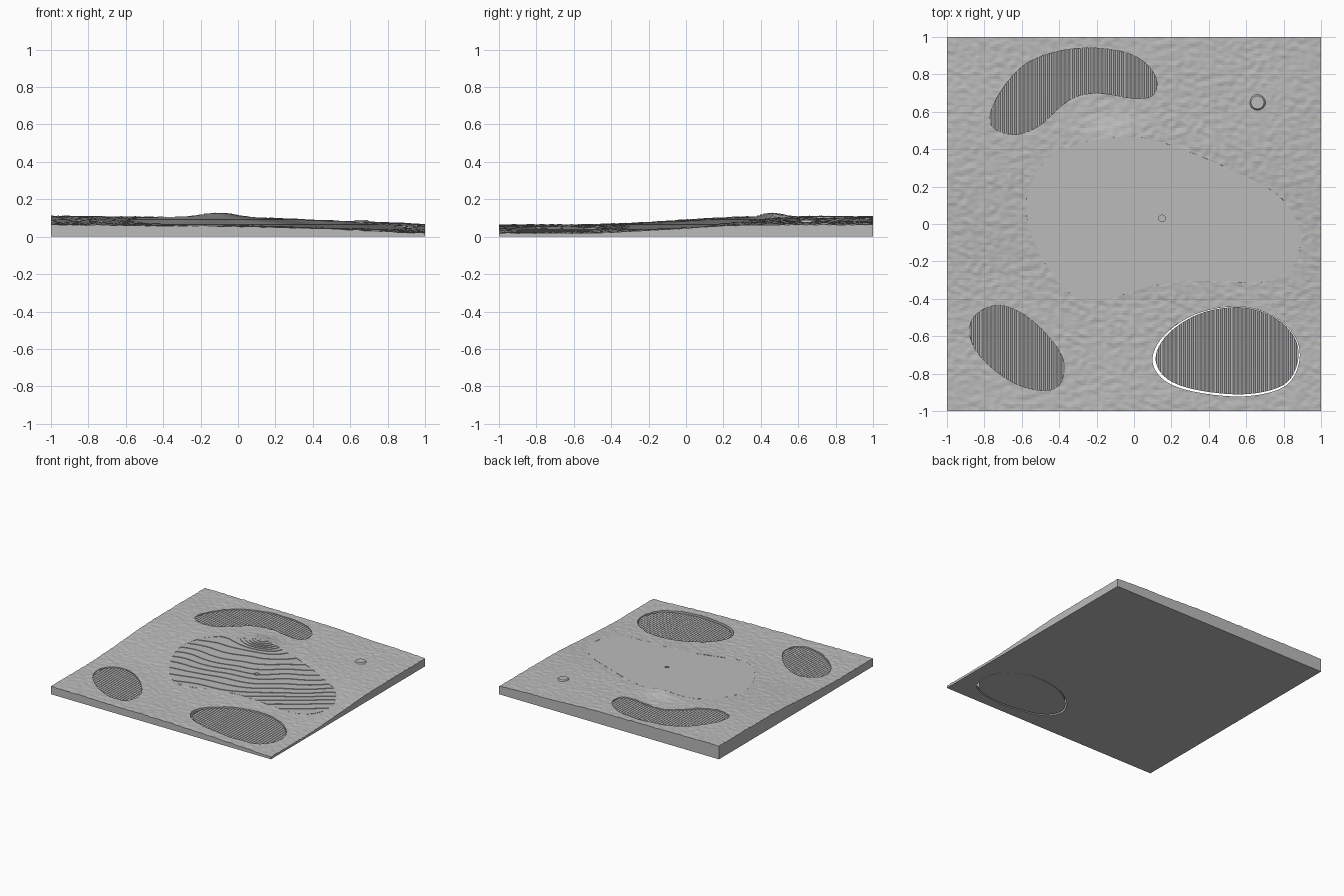
import bpy
import bmesh
import math
from mathutils import Vector, noise
from mathutils.geometry import delaunay_2d_cdt

cube = bpy.data.objects.get("Cube")
if cube:
    bpy.data.objects.remove(cube, do_unlink=True)

grey = bpy.data.materials.new("plain grey")
grey.use_nodes = True
colour = (0.5, 0.5, 0.5, 1)
grey.diffuse_color = colour
grey.node_tree.nodes["Principled BSDF"].inputs["Base Color"].default_value = colour

STEP = 0.0045     # height of one terrace on the green
RIDGE = 0.011     # half the spacing of the sand ridges


# ---- outlines ----
def smooth_outline(control, parts=6):
    """Closed smooth curve through the control points, counter-clockwise."""
    control = [Vector(p) for p in reversed(control)]
    count = len(control)
    result = []
    for i in range(count):
        a, b, c, d = (control[(i + k) % count] for k in (-1, 0, 1, 2))
        for j in range(parts):
            t = j / parts
            result.append(0.5 * (2 * b + (c - a) * t
                                 + (2 * a - 5 * b + 4 * c - d) * t ** 2
                                 + (3 * b - a - 3 * c + d) * t ** 3))
    return result


def circle(x, y, radius, sides=12):
    turn = math.tau / sides
    return [Vector((x + radius * math.cos(i * turn), y + radius * math.sin(i * turn)))
            for i in range(sides)]


green_line = smooth_outline([
    (-.57, .02), (-.55, .22), (-.42, .38), (-.2, .45), (0, .465), (.2, .42),
    (.5, .3), (.75, .17), (.87, .02), (.89, -.12), (.83, -.25), (.7, -.31),
    (.45, -.305), (.2, -.31), (0, -.36), (-.2, -.41), (-.33, -.38), (-.47, -.22)])
back_line = smooth_outline([
    (-.77, .56), (-.73, .68), (-.6, .84), (-.42, .92), (-.2, .94), (0, .9), (.11, .8),
    (.11, .7), (.02, .67), (-.2, .7), (-.35, .66), (-.5, .53), (-.62, .48), (-.73, .5)])
right_line = smooth_outline([
    (-.88, -.58), (-.84, -.48), (-.72, -.435), (-.58, -.49), (-.45, -.61),
    (-.375, -.74), (-.4, -.86), (-.5, -.89), (-.66, -.84), (-.82, -.71)])
left_line = smooth_outline([
    (.115, -.72), (.18, -.59), (.35, -.48), (.57, -.445), (.75, -.5), (.86, -.61),
    (.875, -.74), (.8, -.86), (.6, -.91), (.35, -.89), (.18, -.83)])
middle = Vector((.5, -.68))
gap_line = [middle + (p - middle) * 1.03 + Vector((-.005, -.004)) for p in left_line]
cup_line = circle(.15, .03, .018)


# ---- height of the ground ----
def ease(low, high, value):
    t = min(max((value - low) / (high - low), 0), 1)
    return t * t * (3 - 2 * t)


def ground(x, y):
    slope = .065 + .045 * ease(-.6, .5, y) - .01 * (x + 1) - .025 * max(x, 0) ** 1.5
    hill = .026 * math.exp(-((x + .1) / .13) ** 2 - ((y - .46) / .09) ** 2)
    return slope + hill + .004 * noise.noise(Vector((x * 3, y * 3, 5)))


def rough(x, y):
    bumps = noise.noise(Vector((x * 26 + y * 8, y * 32 - x * 8, 1)))
    return ground(x, y) + .0045 * bumps


def sand(x, y):
    wave = abs((x / RIDGE) % 2 - 1)
    return ground(x, y) - .013 + .007 * wave


# ---- mesh helpers ----
def triangulate(points, edges, outlines):
    """Triangles plus the set of outlines that each one lies in."""
    points = list(points)
    loops = []
    for line in outlines:
        loops.append(list(range(len(points), len(points) + len(line))))
        points += line
    verts, _, faces, _, _, inside = delaunay_2d_cdt(points, edges, loops, 0, 1e-6)
    return verts, faces, [set(ids) for ids in inside]


def surface(verts, faces, height):
    bm = bmesh.new()
    made = [bm.verts.new((v.x, v.y, height(v.x, v.y))) for v in verts]
    for face in faces:
        bm.faces.new([made[i] for i in face])
    bmesh.ops.delete(bm, geom=[v for v in bm.verts if not v.link_faces], context="VERTS")
    return bm


def skirt(bm, lower):
    """Walls from every open edge down to a new height."""
    rim = [e for e in bm.edges if e.is_boundary]
    out = bmesh.ops.extrude_edge_only(bm, edges=rim)["geom"]
    for v in out:
        if isinstance(v, bmesh.types.BMVert):
            v.co.z = lower(v.co.z)


def finish(bm, name):
    mesh = bpy.data.meshes.new(name)
    bm.to_mesh(mesh)
    bm.free()
    mesh.materials.append(grey)
    obj = bpy.data.objects.new(name, mesh)
    bpy.context.collection.objects.link(obj)
    return obj


def grid(count):
    return [Vector((2 * i / count - 1, 2 * j / count - 1))
            for i in range(count + 1) for j in range(count + 1)]


# ---- rough ground with pockets, and its side walls ----
verts, faces, inside = triangulate(
    grid(160), [], [green_line, back_line, right_line, gap_line])
bm = surface(verts, [f for f, ids in zip(faces, inside) if not ids], rough)
skirt(bm, lambda z: 0)
finish(bm, "rough_ground")

# ---- flat underside, open along the gap round one bunker ----
verts, faces, inside = triangulate(grid(1), [], [gap_line, left_line])
bm = surface(verts, [f for f, ids in zip(faces, inside) if ids != {0}], lambda x, y: 0)
bmesh.ops.reverse_faces(bm, faces=bm.faces[:])
finish(bm, "underside")

# ---- terraced green, one flat band per level ----
verts, faces, inside = triangulate(grid(90), [], [green_line, cup_line])
field = surface(verts, [f for f, ids in zip(faces, inside) if ids == {0}], ground)
bottom = min(v.co.z for v in field.verts)
top = max(v.co.z for v in field.verts)
terraces = bmesh.new()
for k in range(math.ceil((top - bottom) / STEP)):
    level = bottom + k * STEP
    band = field.copy()
    for z, above in ((level, False), (level + STEP, True)):
        bmesh.ops.bisect_plane(
            band, geom=band.verts[:] + band.edges[:] + band.faces[:], dist=1e-7,
            plane_co=(0, 0, z), plane_no=(0, 0, 1),
            clear_inner=not above, clear_outer=above)
    for v in band.verts:
        v.co.z = level + STEP / 2
    skirt(band, lambda z: z - STEP)
    piece = bpy.data.meshes.new("band")
    band.to_mesh(piece)
    band.free()
    terraces.from_mesh(piece)
    bpy.data.meshes.remove(piece)
field.free()
finish(terraces, "terraced_green")

# ---- cup in the green ----
bm = bmesh.new()
bm.faces.new([bm.verts.new((p.x, p.y, .03)) for p in cup_line])
skirt(bm, lambda z: ground(.15, .03) - STEP / 2)
finish(bm, "cup")

# ---- bunkers with fine ridges running front to back ----
for name, line in (("back_bunker", back_line), ("front_right_bunker", right_line),
                   ("front_left_bunker", left_line)):
    xs, ys = [p.x for p in line], [p.y for p in line]
    points, edges = [], []
    rows = 10
    for i in range(math.floor(min(xs) / RIDGE), math.ceil(max(xs) / RIDGE) + 1):
        for j in range(rows + 1):
            y = min(ys) - .01 + (max(ys) - min(ys) + .02) * j / rows
            points.append(Vector((i * RIDGE, y)))
            if j:
                edges.append((len(points) - 2, len(points) - 1))
    verts, faces, inside = triangulate(points, edges, [line])
    bm = surface(verts, [f for f, ids in zip(faces, inside) if ids], sand)
    skirt(bm, lambda z: 0)
    finish(bm, name)

# ---- small round marker on the rough ----
bpy.ops.mesh.primitive_cone_add(vertices=16, radius1=.05, radius2=.035, depth=.02,
                                location=(.66, .65, ground(.66, .65)))
marker = bpy.context.object
marker.name = "round_marker"
marker.data.materials.append(grey)
